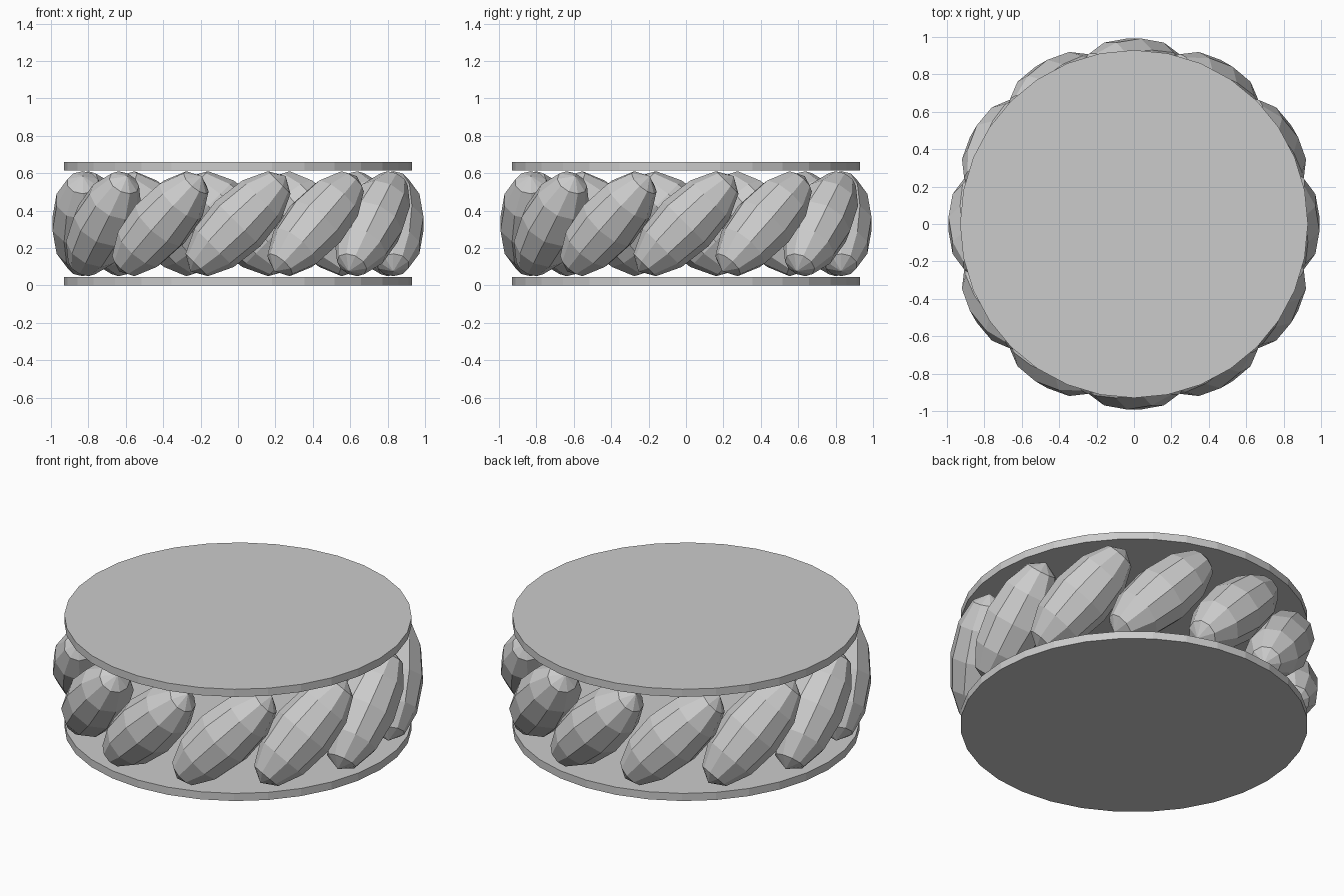
import bpy, math
from mathutils import Matrix

if "Cube" in bpy.data.objects:
    bpy.data.objects.remove(bpy.data.objects["Cube"])

grey = bpy.data.materials.new("plain grey")
grey.diffuse_color = (0.6, 0.6, 0.6, 1)
grey.use_nodes = True
grey.node_tree.nodes["Principled BSDF"].inputs["Base Color"].default_value = grey.diffuse_color


def finish(name):
    ob = bpy.context.object
    ob.name = name
    ob.data.materials.append(grey)
    return ob


# Bottom and top plates
for name, z in (("bottom_plate", 0.0225), ("top_plate", 0.6375)):
    bpy.ops.mesh.primitive_cylinder_add(vertices=32, radius=0.93, depth=0.045,
                                        location=(0, 0, z))
    finish(name)

# Ring of slanted, faceted spindle-shaped rollers between the plates
COUNT, RING, MID_Z = 12, 0.83, 0.33
for i in range(COUNT):
    bpy.ops.mesh.primitive_uv_sphere_add(segments=10, ring_count=6, radius=1)
    ob = finish(f"roller_{i + 1}")
    ob.data.transform(
        Matrix.Rotation(i * math.tau / COUNT, 4, 'Z')
        @ Matrix.Translation((0, -RING, MID_Z))
        @ Matrix.Rotation(math.radians(45), 4, 'Y')
        @ Matrix.Diagonal((0.17, 0.17, 0.36, 1))
        @ Matrix.Rotation(math.radians(-90), 4, 'Z'))
